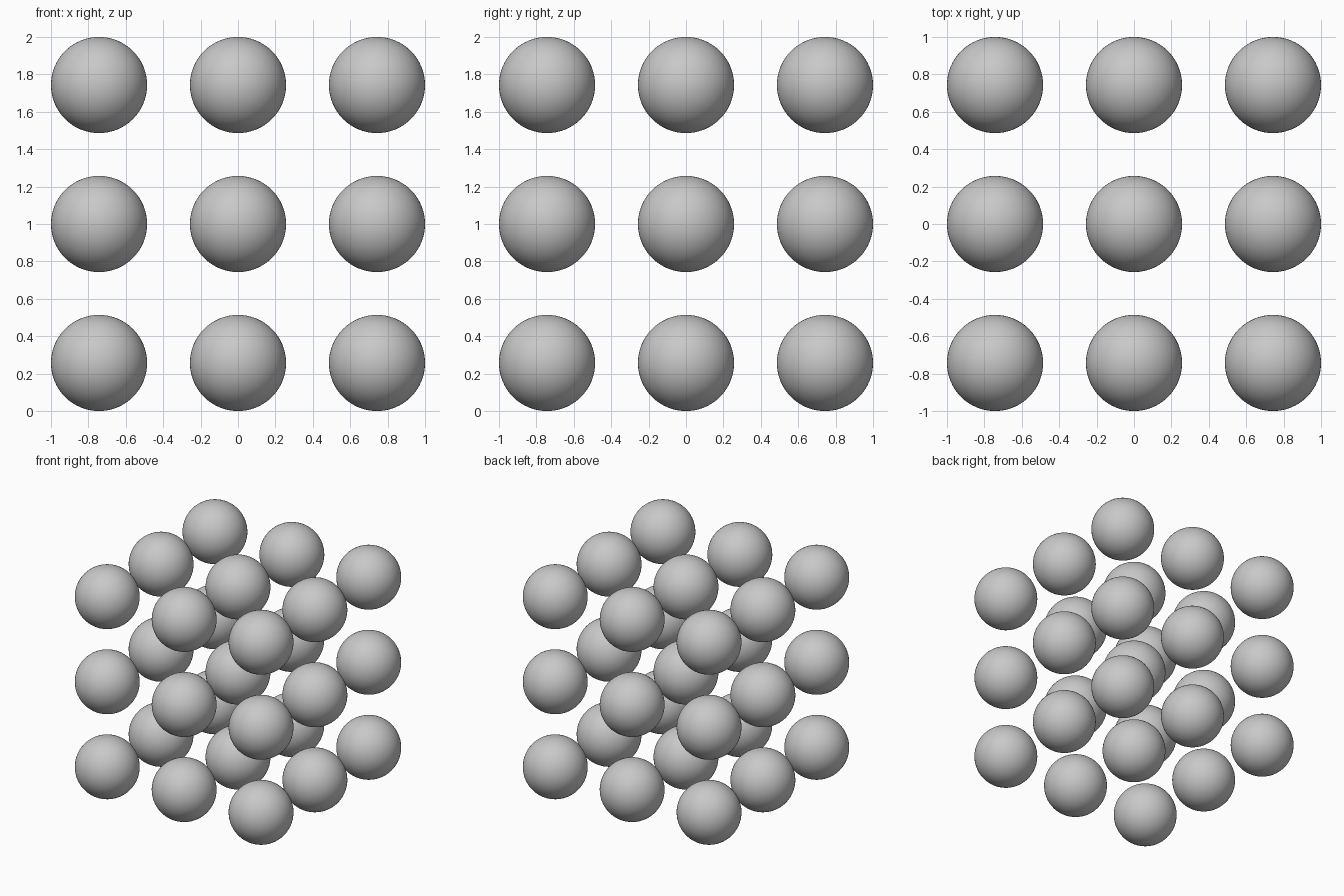
import bpy
import bmesh

cube = bpy.data.objects.get("Cube")
if cube:
    bpy.data.objects.remove(cube, do_unlink=True)

RADIUS = 0.257
SPACING = 1 - RADIUS

# Single neutral grey material
grey = bpy.data.materials.new("neutral_grey")
grey.use_nodes = True
colour = (0.58, 0.58, 0.58, 1)
grey.diffuse_color = colour
for node in grey.node_tree.nodes:
    if node.type == 'BSDF_PRINCIPLED':
        node.inputs["Base Color"].default_value = colour

# Smooth ball mesh shared by every ball
ball = bpy.data.meshes.new("ball")
bm = bmesh.new()
bmesh.ops.create_uvsphere(bm, u_segments=64, v_segments=32, radius=RADIUS)
for face in bm.faces:
    face.smooth = True
bm.to_mesh(ball)
bm.free()
ball.materials.append(grey)

# Full three by three by three lattice, including the core ball
columns = {"right": -1, "centre": 0, "left": 1}
rows = {"front": -1, "middle": 0, "back": 1}
layers = {"bottom": -1, "mid": 0, "top": 1}
for layer, k in layers.items():
    for row, j in rows.items():
        for column, i in columns.items():
            obj = bpy.data.objects.new(f"ball_{layer}_{row}_{column}", ball)
            obj.location = (i * SPACING, j * SPACING, 1 + k * SPACING)
            bpy.context.collection.objects.link(obj)
